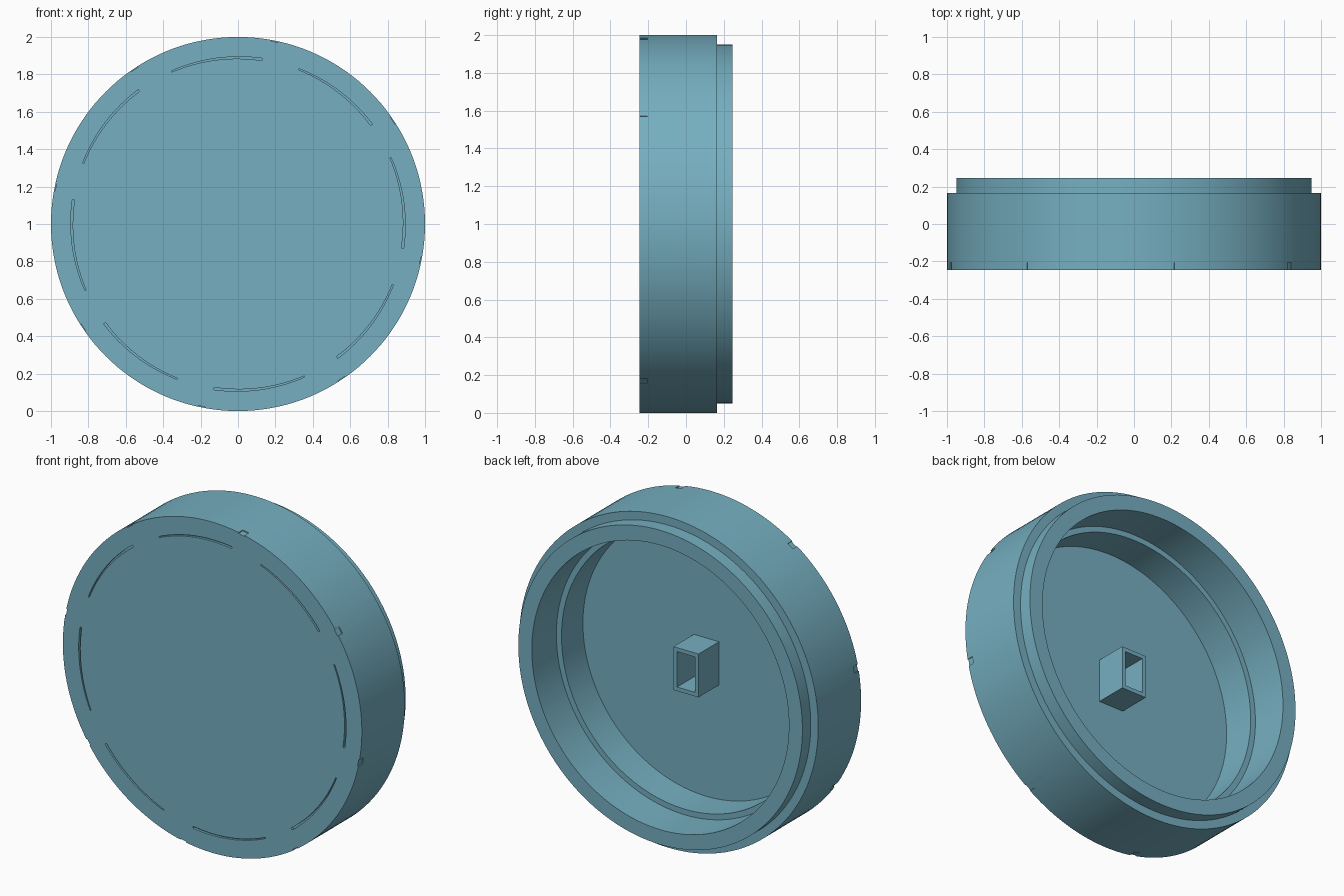
import bpy, bmesh
from math import cos, sin, pi, radians
from mathutils import Matrix, Vector

cube = bpy.data.objects.get("Cube")
if cube:
    bpy.data.objects.remove(cube, do_unlink=True)

FRONT, FLOOR, CENTRE = -0.245, -0.195, Vector((0, 0, 1))

blue = bpy.data.materials.new("soft blue")
blue.use_nodes = True
colour = (0.18, 0.43, 0.53, 1)
blue.diffuse_color = colour
blue.node_tree.nodes["Principled BSDF"].inputs["Base Color"].default_value = colour


def make_object(name, bm):
    bmesh.ops.recalc_face_normals(bm, faces=bm.faces)
    mesh = bpy.data.meshes.new(name)
    bm.to_mesh(mesh)
    bm.free()
    mesh.materials.append(blue)
    obj = bpy.data.objects.new(name, mesh)
    bpy.context.collection.objects.link(obj)
    return obj


def activate(obj):
    bpy.ops.object.select_all(action='DESELECT')
    obj.select_set(True)
    bpy.context.view_layer.objects.active = obj


def cut(obj, cutter):
    activate(obj)
    mod = obj.modifiers.new("cut", 'BOOLEAN')
    mod.operation = 'DIFFERENCE'
    mod.solver = 'EXACT'
    mod.object = cutter
    bpy.ops.object.modifier_apply(modifier=mod.name)
    bpy.data.objects.remove(cutter, do_unlink=True)


def add_box(bm, size, matrix):
    bmesh.ops.create_cube(bm, size=1, matrix=matrix @ Matrix.Diagonal((*size, 1)))


# Round cap: stepped profile (radius, y) turned around the y axis
profile = [(0, FRONT), (1, FRONT), (1, 0.165), (0.95, 0.165), (0.95, 0.245),
           (0.86, 0.245), (0.86, 0.01), (0.826, 0.01), (0.826, FLOOR), (0, FLOOR)]
bm = bmesh.new()
verts = [bm.verts.new((r, y, 1)) for r, y in profile]
edges = [bm.edges.new(pair) for pair in zip(verts, verts[1:])]
bmesh.ops.spin(bm, geom=verts + edges, cent=CENTRE, axis=(0, 1, 0),
               angle=2 * pi, steps=144, use_merge=True)
bmesh.ops.remove_doubles(bm, verts=bm.verts, dist=0.0001)
cap = make_object("round_cap", bm)

# Thin tapered arc slits in the front face
bm = bmesh.new()
STEPS = 16
for k in range(8):
    rings = []
    for i in range(STEPS + 1):
        t = i / STEPS
        a = radians(81.6 + 32 * t + 45 * k)
        half = 0.006 - 0.003 * t
        rings.append([bm.verts.new((r * cos(a), y, 1 + r * sin(a)))
                      for r, y in ((0.889 - half, FRONT - 0.02), (0.889 + half, FRONT - 0.02),
                                   (0.889 + half, FRONT + 0.015), (0.889 - half, FRONT + 0.015))])
    for a, b in zip(rings, rings[1:]):
        for j in range(4):
            n = (j + 1) % 4
            bm.faces.new((a[j], a[n], b[n], b[j]))
    bm.faces.new(rings[0])
    bm.faces.new(rings[-1][::-1])
cut(cap, make_object("slit_cutter", bm))

# Tiny nicks around the front edge
bm = bmesh.new()
for k in range(8):
    turn = Matrix.Rotation(radians(-78.7 + 45 * k), 4, 'Y')
    place = Matrix.Translation(CENTRE) @ turn @ Matrix.Translation((0, FRONT, 1.014))
    add_box(bm, (0.04, 0.08, 0.04), place)
cut(cap, make_object("nick_cutter", bm))

# Hollow rectangular socket standing on the inner floor
bm = bmesh.new()
add_box(bm, (0.168, 0.205, 0.262), Matrix.Translation((0, FLOOR + 0.0925, 1)))
socket = make_object("centre_socket", bm)
bm = bmesh.new()
add_box(bm, (0.12, 0.4, 0.214), Matrix.Translation((0, FLOOR + 0.2, 1)))
cut(socket, make_object("socket_cutter", bm))

# Smooth round walls, crisp edges
activate(cap)
bpy.ops.object.shade_smooth_by_angle(angle=radians(30))
